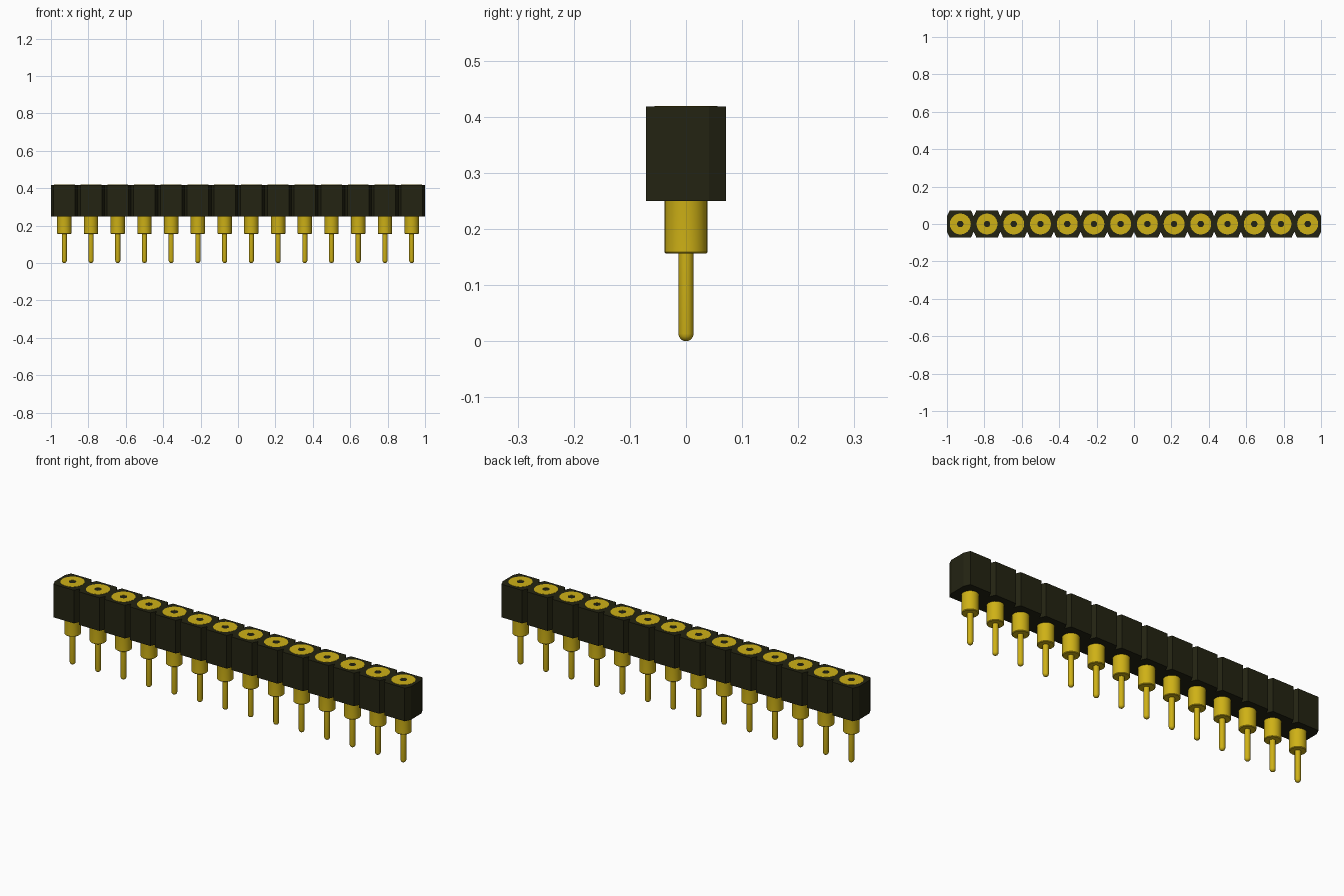
import bpy, bmesh, math
from mathutils import Matrix

if "Cube" in bpy.data.objects:
    bpy.data.objects.remove(bpy.data.objects["Cube"], do_unlink=True)

COUNT = 14
PITCH = 2 / COUNT
HALF = PITCH / 2
BODY_LOW, BODY_TOP = 0.25, 0.418


def material(name, colour):
    mat = bpy.data.materials.new(name)
    mat.use_nodes = True
    mat.diffuse_color = (*colour, 1)
    mat.node_tree.nodes["Principled BSDF"].inputs["Base Color"].default_value = (*colour, 1)
    return mat


def finish(bm, name, mat):
    bmesh.ops.recalc_face_normals(bm, faces=bm.faces)
    mesh = bpy.data.meshes.new(name)
    bm.to_mesh(mesh)
    bm.free()
    mesh.materials.append(mat)
    return mesh


def add_object(name, mesh):
    ob = bpy.data.objects.new(name, mesh)
    bpy.context.collection.objects.link(ob)
    return ob


black = material("black plastic", (0.017, 0.017, 0.006))
gold = material("gold metal", (0.62, 0.44, 0.008))

# Housing: one outline of chamfered cells, extruded upwards
CUT_X, CUT_Y = 0.014, 0.03
front = []
for i in range(COUNT):
    left = -1 + i * PITCH
    front += [(left, CUT_Y - HALF), (left + CUT_X, -HALF),
              (left + PITCH - CUT_X, -HALF)]
front.append((1, CUT_Y - HALF))
outline = front + [(x, -y) for x, y in reversed(front)]
bm = bmesh.new()
base = bm.faces.new([bm.verts.new((x, y, BODY_LOW)) for x, y in outline])
top = bmesh.ops.extrude_face_region(bm, geom=[base])["geom"]
bmesh.ops.translate(bm, vec=(0, 0, BODY_TOP - BODY_LOW),
                    verts=[v for v in top if isinstance(v, bmesh.types.BMVert)])
add_object("housing", finish(bm, "housing", black))

# Socket pin: turned profile with rounded tail, collar, flush rim and blind hole
TAIL, COLLAR, RIM, HOLE = 0.0135, 0.0385, 0.056, 0.017
tip = [(TAIL * math.sin(a), TAIL * (1 - math.cos(a)))
       for a in (math.pi / 2 * k / 4 for k in range(5))]
profile = tip + [(TAIL, 0.156), (COLLAR - 0.003, 0.156), (COLLAR, 0.159),
                 (COLLAR, 0.3), (RIM, 0.4), (RIM, BODY_TOP + 0.001),
                 (HOLE, BODY_TOP + 0.001), (HOLE, 0.34), (0, 0.34)]
bm = bmesh.new()
verts = [bm.verts.new((r, 0, z)) for r, z in profile]
edges = [bm.edges.new(pair) for pair in zip(verts, verts[1:])]
bmesh.ops.spin(bm, geom=verts + edges, cent=(0, 0, 0), axis=(0, 0, 1),
               angle=math.tau, steps=24, use_merge=False)
bmesh.ops.remove_doubles(bm, verts=bm.verts, dist=0.0003)
pin_mesh = finish(bm, "socket_pin", gold)

# Row of pins sharing one mesh
for i in range(COUNT):
    pin = add_object(f"socket_pin_{i + 1}", pin_mesh)
    pin.matrix_world = Matrix.Translation((-1 + (i + 0.5) * PITCH, 0, 0))

# Smooth turned surfaces, keeping the rims sharp
bpy.ops.object.select_all(action="DESELECT")
pin.select_set(True)
bpy.context.view_layer.objects.active = pin
bpy.ops.object.shade_smooth_by_angle(angle=math.radians(35))
